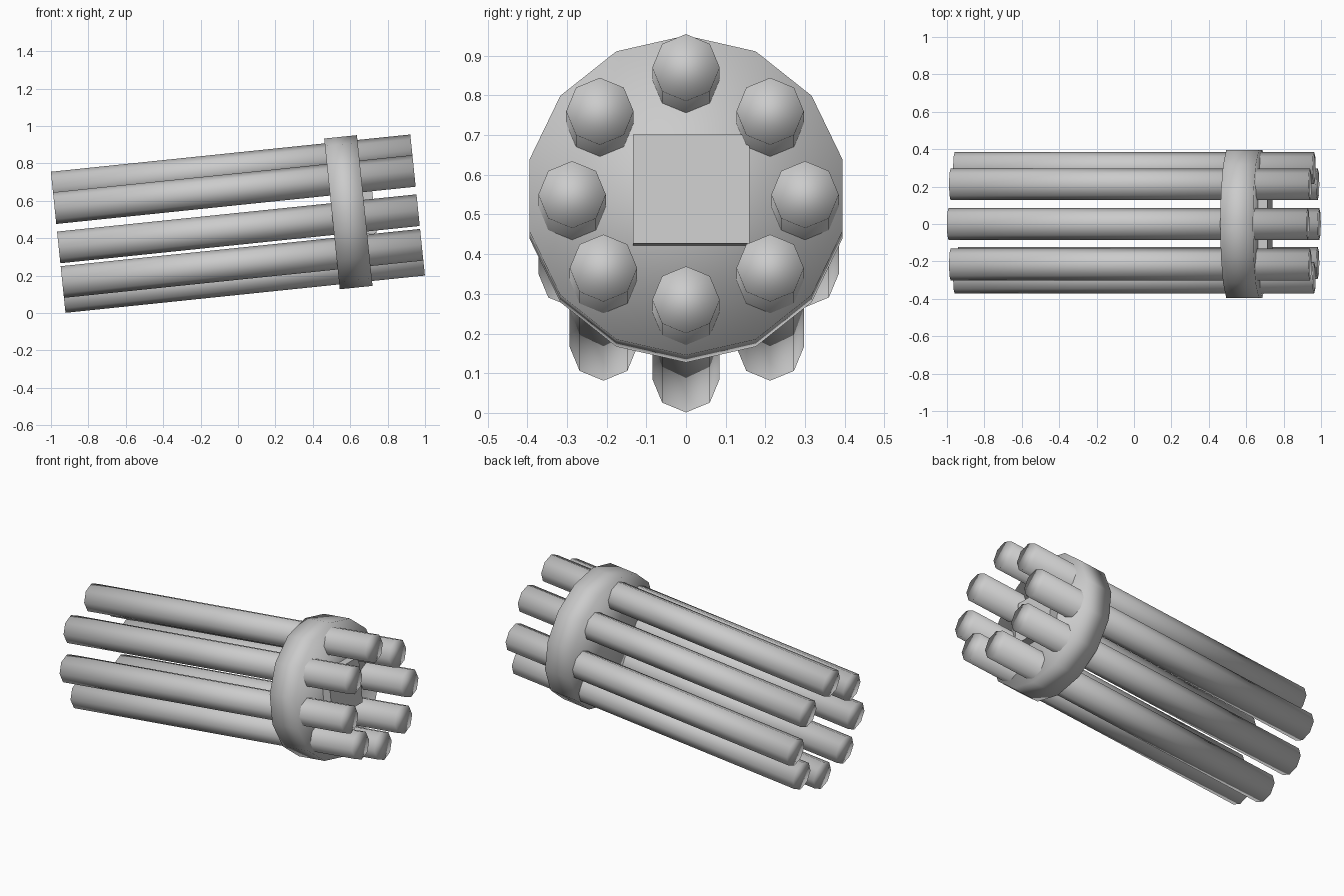
import bpy, bmesh, math
from mathutils import Matrix, Vector

if "Cube" in bpy.data.objects:
    bpy.data.objects.remove(bpy.data.objects["Cube"])

TILT = math.radians(5.92)
AXIS = Vector((math.cos(TILT), 0, math.sin(TILT)))
TURN = Matrix.Rotation(math.pi / 2 - TILT, 4, 'Y')   # local z -> tilted long axis


def add_part(name, bm, centre, smooth):
    for f in bm.faces:
        f.smooth = smooth
    mesh = bpy.data.meshes.new(name)
    bm.to_mesh(mesh)
    bm.free()
    ob = bpy.data.objects.new(name, mesh)
    ob.matrix_world = Matrix.Translation(centre) @ TURN
    bpy.context.collection.objects.link(ob)
    return ob


def rod(name, sides, radius, length, centre, spin=0.0):
    bm = bmesh.new()
    bmesh.ops.create_cone(bm, cap_ends=True, segments=sides, radius1=radius,
                          radius2=radius, depth=length,
                          matrix=Matrix.Rotation(spin, 4, 'Z'))
    return add_part(name, bm, centre, True)


# Ring of eight barrels: (y, z) of each muzzle centre
muzzles = [(0, 0.87), (0.212, 0.76), (0.30, 0.55), (0.212, 0.365),
           (0, 0.285), (-0.208, 0.365), (-0.287, 0.55), (-0.217, 0.76)]
LENGTH = 1.932
for i, (y, z) in enumerate(muzzles):
    x = 0.962 - (z - 0.56) * math.tan(TILT)
    rod(f"barrel_{i + 1}", 8, 0.085, LENGTH, Vector((x, y, z)) - AXIS * LENGTH / 2)

# Fourteen-sided clamp disc holding the barrels
disc_centre = Vector((0.59, 0, 0.539))
rod("clamp_disc", 14, 0.405, 0.176, disc_centre, math.pi / 2)

# Square hub block protruding from the front of the disc
bm = bmesh.new()
bmesh.ops.create_cube(bm, size=1, matrix=Matrix.Diagonal((0.275, 0.293, 0.12, 1)))
add_part("hub_block", bm, Vector((0.667, 0.013, 0.558)), False)
